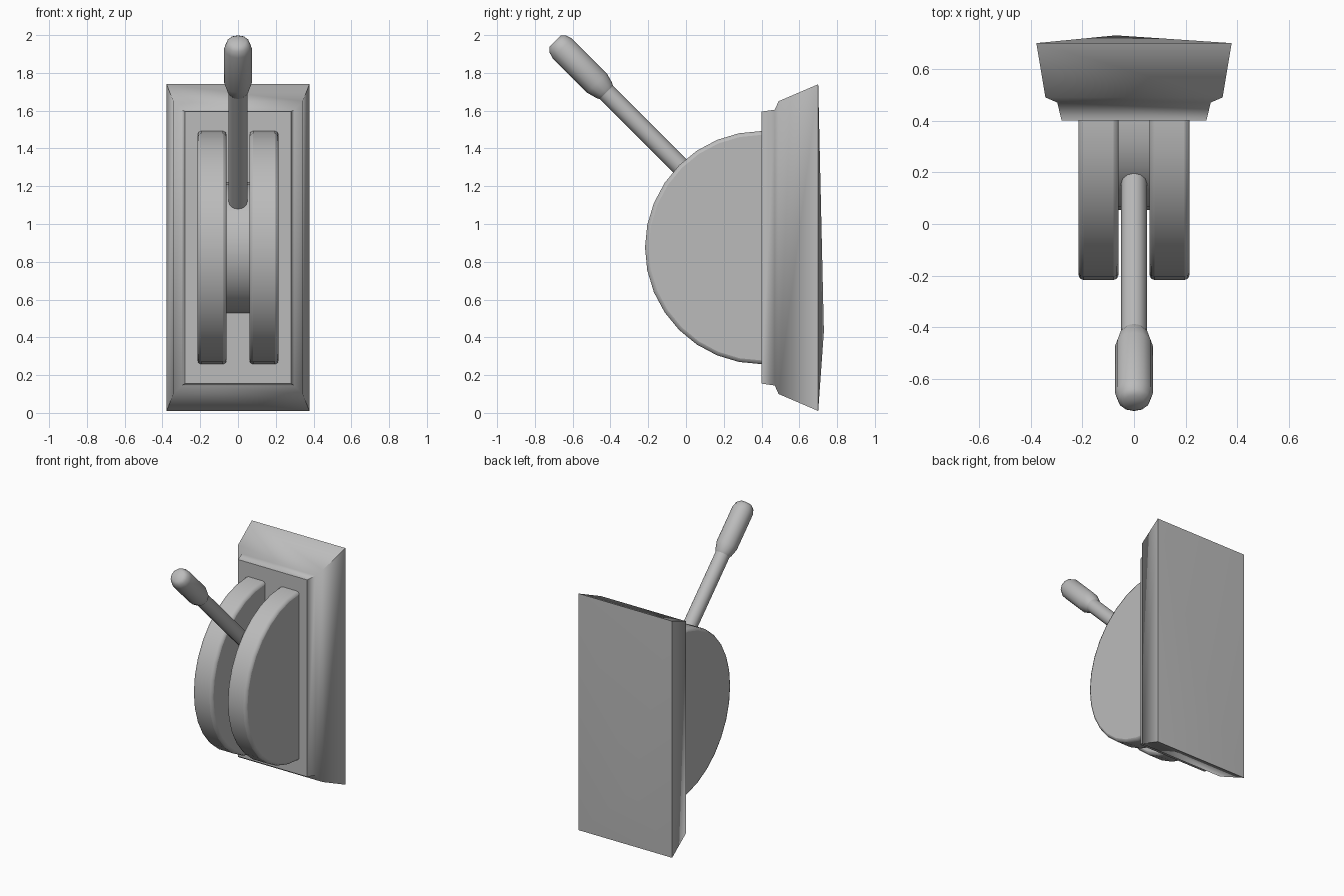
import bpy, bmesh, math
from mathutils import Vector

old = bpy.data.objects.get("Cube")
if old:
    bpy.data.objects.remove(old)

grey = bpy.data.materials.new("plain_grey")
grey.use_nodes = True
colour = (0.5, 0.5, 0.5, 1)
grey.diffuse_color = colour
grey.node_tree.nodes["Principled BSDF"].inputs["Base Color"].default_value = colour


def finish(bm, name, angle, bevel=0):
    bmesh.ops.recalc_face_normals(bm, faces=bm.faces)
    mesh = bpy.data.meshes.new(name)
    bm.to_mesh(mesh)
    bm.free()
    mesh.materials.append(grey)
    obj = bpy.data.objects.new(name, mesh)
    bpy.context.collection.objects.link(obj)
    if bevel:
        mod = obj.modifiers.new("soft_rim", 'BEVEL')
        mod.width = bevel
        mod.segments = 2
        mod.limit_method = 'ANGLE'
        mod.angle_limit = math.radians(60)
    bpy.ops.object.select_all(action='DESELECT')
    obj.select_set(True)
    bpy.context.view_layer.objects.active = obj
    bpy.ops.object.shade_smooth_by_angle(angle=math.radians(angle))
    return obj


def loft(bm, rings):
    """Bridge successive closed rings of points and cap the first."""
    loops = [[bm.verts.new(p) for p in ring] for ring in rings]
    for a, b in zip(loops, loops[1:]):
        for i in range(len(a)):
            j = (i + 1) % len(a)
            bm.faces.new((a[i], a[j], b[j], b[i]))
    bm.faces.new(loops[0])
    return loops[-1]


def half_disc(name, x0, x1, radius, steps, bevel):
    bm = bmesh.new()
    arc = [(0.4 - radius * math.sin(math.pi * i / steps),
            0.875 + radius * math.cos(math.pi * i / steps)) for i in range(steps + 1)]
    # Tail runs into the wall plate
    outline = [(0.46, 0.875 + radius)] + arc + [(0.46, 0.875 - radius)]
    face = bm.faces.new([bm.verts.new((x0, y, z)) for y, z in outline])
    out = bmesh.ops.extrude_face_region(bm, geom=[face])
    moved = [v for v in out["geom"] if isinstance(v, bmesh.types.BMVert)]
    bmesh.ops.translate(bm, verts=moved, vec=(x1 - x0, 0, 0))
    finish(bm, name, 50, bevel)


# Stepped wall plate: (y, half width, bottom, top) from front to back
steps = [(0.40, 0.28, 0.155, 1.595), (0.47, 0.297, 0.145, 1.605),
         (0.49, 0.343, 0.10, 1.65), (0.70, 0.378, 0.01, 1.74)]
bm = bmesh.new()
back = loft(bm, [[(-w, y, lo), (w, y, lo), (w, y, hi), (-w, y, hi)]
                 for y, w, lo, hi in steps])
# Slight swelling low on the back
peak = bm.verts.new((-0.07, 0.73, 0.43))
for i in range(4):
    bm.faces.new((back[i], back[(i + 1) % 4], peak))
finish(bm, "wall_plate", 60)

# Pair of half discs with a smaller hub between them
half_disc("left_disc", 0.06, 0.215, 0.617, 16, 0.02)
half_disc("right_disc", -0.215, -0.06, 0.617, 16, 0.02)
half_disc("hub", -0.062, 0.062, 0.345, 12, 0)


def turned(name, profile, sides=12):
    """Round part along the tilted lever axis from (distance, radius) pairs."""
    bm = bmesh.new()
    rings = [[(r * math.cos(math.tau * i / sides), r * math.sin(math.tau * i / sides), t)
              for i in range(sides)] for t, r in profile]
    bm.faces.new(loft(bm, rings))
    obj = finish(bm, name, 50)
    obj.location = Vector((0, 0.165, 1.11))
    obj.rotation_euler.x = math.radians(45)


# Lever rod and its thicker rounded grip
turned("lever_rod", [(0, 0.05), (0.88, 0.05)])
turned("lever_grip", [(0.83, 0.05), (0.845, 0.058), (0.90, 0.073),
                      (1.16, 0.073), (1.195, 0.062), (1.213, 0.042)])
